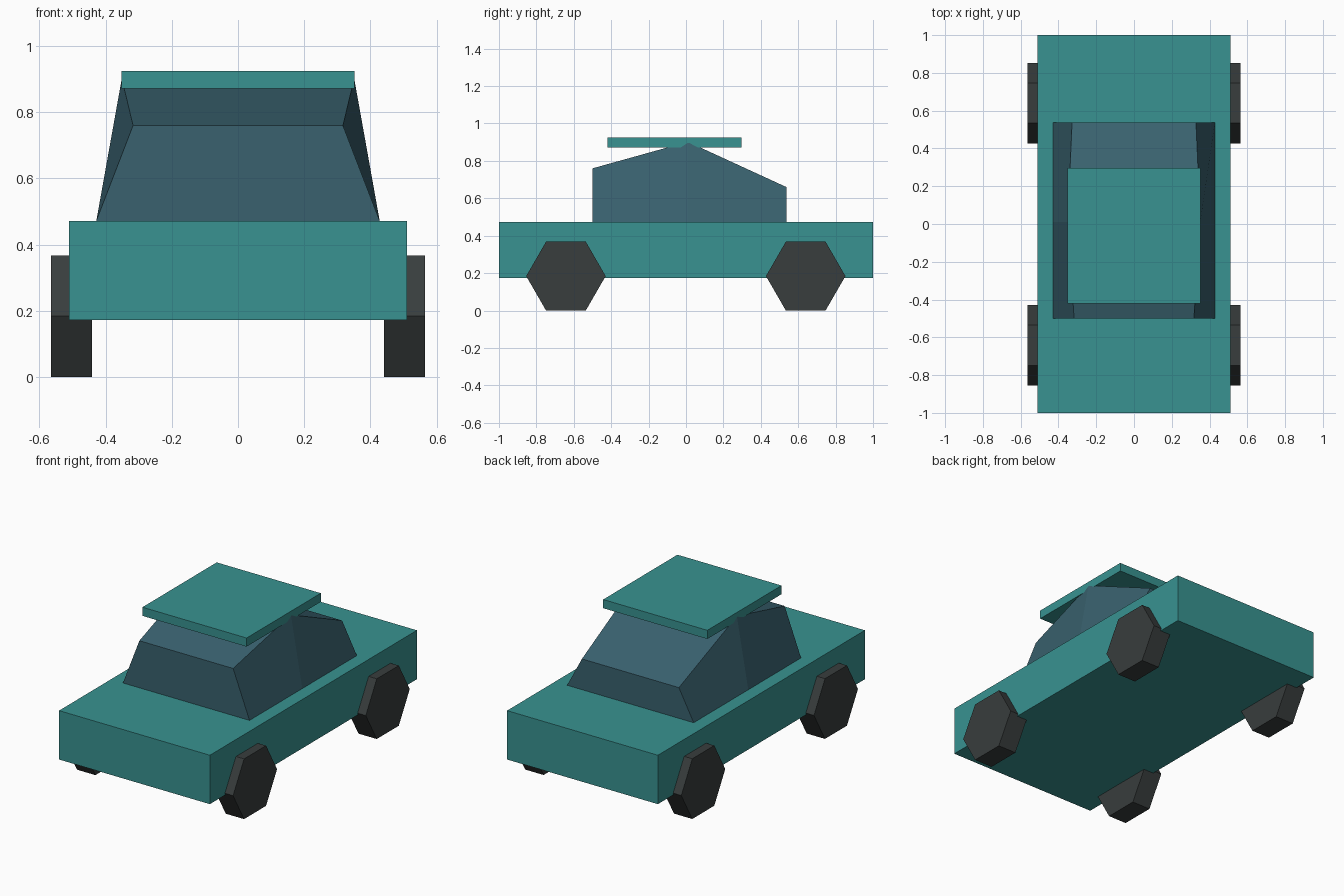
import bpy, math

if "Cube" in bpy.data.objects:
    bpy.data.objects.remove(bpy.data.objects["Cube"])


def material(name, rgb):
    m = bpy.data.materials.new(name)
    m.diffuse_color = (*rgb, 1.0)
    m.use_nodes = True
    m.node_tree.nodes["Principled BSDF"].inputs["Base Color"].default_value = m.diffuse_color
    return m


TEAL = material("teal_paint", (0.040, 0.290, 0.282))
GLASS = material("tinted_glass", (0.041, 0.120, 0.157))
RUBBER = material("dark_rubber", (0.040, 0.047, 0.047))


def box(name, lo, hi, mat):
    bpy.ops.mesh.primitive_cube_add(size=1)
    ob = bpy.context.object
    ob.name = name
    for v in ob.data.vertices:
        v.co = [lo[i] if v.co[i] < 0 else hi[i] for i in range(3)]
    ob.data.materials.append(mat)
    return ob


# Body slab and overhanging roof panel
box("body", (-0.51, -1.0, 0.173), (0.51, 1.0, 0.472), TEAL)
box("roof_panel", (-0.352, -0.42, 0.872), (0.352, 0.297, 0.925), TEAL)

# Cabin: three tapered cross-sections (y, top half-width, top height), skinned
sections = [(-0.50, 0.317, 0.76), (0.01, 0.351, 0.902), (0.537, 0.328, 0.66)]
verts, faces = [], []
for y, half, top in sections:
    verts += [(-0.428, y, 0.472), (0.428, y, 0.472), (half, y, top), (-half, y, top)]
for s in range(2):
    for i in range(4):
        j = (i + 1) % 4
        faces.append((s * 4 + j, s * 4 + i, s * 4 + 4 + i, s * 4 + 4 + j))
faces += [(0, 1, 2, 3), (11, 10, 9, 8)]
mesh = bpy.data.meshes.new("cabin")
mesh.from_pydata(verts, [], faces)
mesh.materials.append(GLASS)
bpy.context.collection.objects.link(bpy.data.objects.new("cabin", mesh))

# Hexagonal wheels, flat side down
RADIUS = 0.2125
for end, y in (("front", -0.642), ("rear", 0.64)):
    for side, sx in (("left", -1), ("right", 1)):
        bpy.ops.mesh.primitive_cylinder_add(vertices=6, radius=RADIUS, depth=0.124)
        wheel = bpy.context.object
        wheel.name = f"{end}_{side}_wheel"
        # Cylinder corners start on local y, so turning about y keeps them fore and aft
        wheel.rotation_euler = (0, math.pi / 2, 0)
        wheel.location = (sx * 0.503, y, RADIUS * math.cos(math.pi / 6))
        wheel.data.materials.append(RUBBER)
